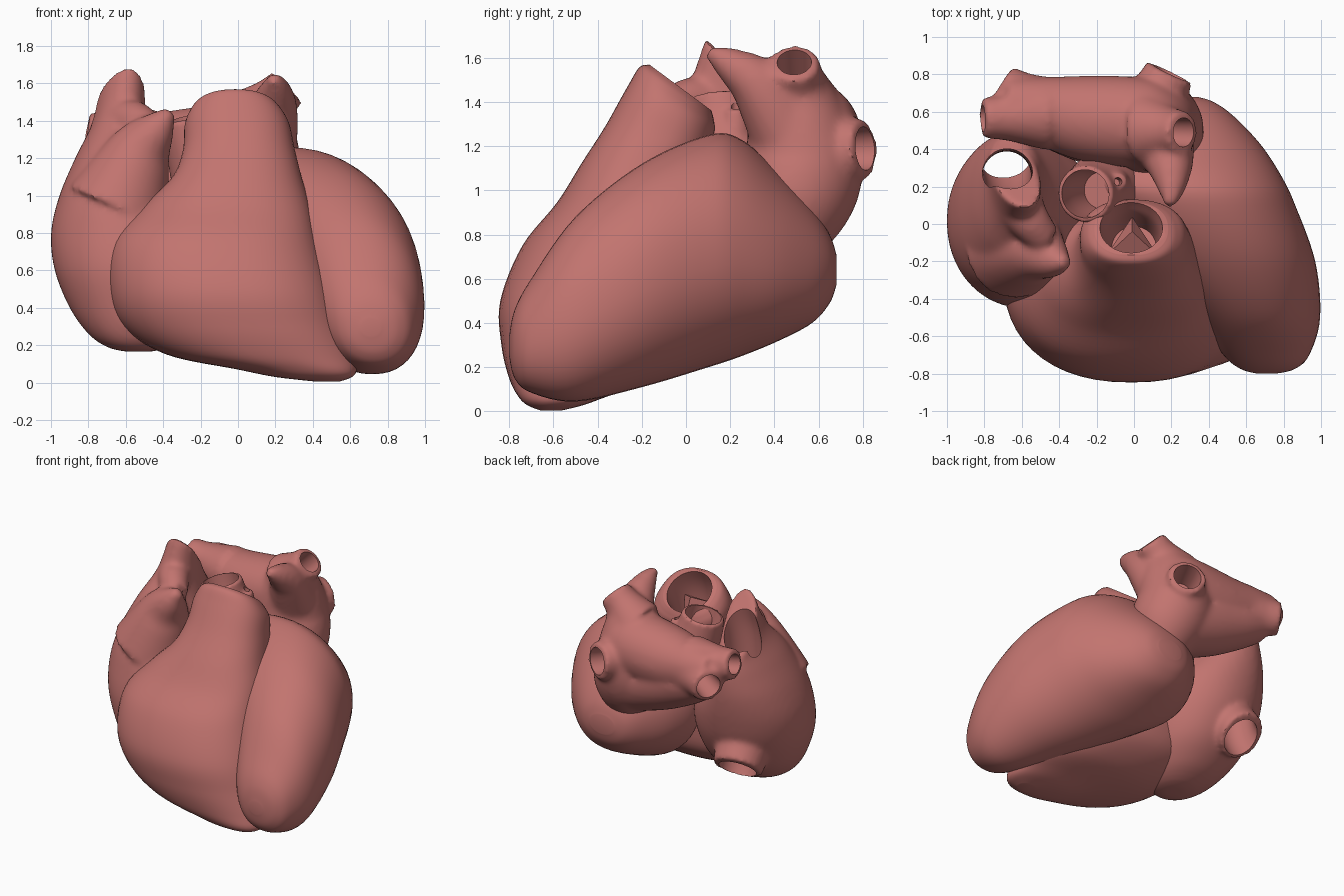
import bpy, bmesh, math
from mathutils import Vector

SEG = 48
flesh = bpy.data.materials.new("flesh")
flesh.diffuse_color = (0.54, 0.175, 0.16, 1)


def spline(rows, n=6):
    """Catmull-Rom interpolation of tuples."""
    P = [rows[0]] + list(rows) + [rows[-1]]
    out = []
    for i in range(1, len(P) - 2):
        for s in range(n):
            t = s / n
            out.append([0.5 * (2*b + (c - a)*t + (2*a - 5*b + 4*c - d)*t*t + (3*b - a - 3*c + d)*t**3)
                        for a, b, c, d in zip(*P[i - 1:i + 3])])
    return out + [list(rows[-1])]


def slices(rows, axis, power=2.3):
    """Superellipse sections: level, a0, a1, b0, b1, shear, tilt."""
    rings = []
    for lv, a0, a1, b0, b1, k, tilt in spline(rows):
        ring = []
        for i in range(SEG):
            w = 2 * math.pi * i / SEG
            c, s = math.cos(w), math.sin(w)
            db = (b1 - b0) / 2 * math.copysign(abs(s) ** (2 / power), s)
            a = (a0 + a1) / 2 + (a1 - a0) / 2 * math.copysign(abs(c) ** (2 / power), c) + k * db
            b, l = (b0 + b1) / 2 + db, lv + tilt * db
            ring.append((a, b, l) if axis == 'Z' else (a, l, b))
        rings.append(ring)
    return rings


def tube(rows):
    """Round tube through points x, y, z, radius."""
    pts = spline(rows)
    rings, q, old = [], None, None
    for i, p in enumerate(pts):
        t = (Vector(pts[min(i + 1, len(pts) - 1)][:3]) - Vector(pts[max(i - 1, 0)][:3])).normalized()
        q = t.to_track_quat('Z', 'Y') if q is None else old.rotation_difference(t) @ q
        old = t
        rings.append([Vector(p[:3]) + q @ Vector((p[3] * math.cos(w), p[3] * math.sin(w), 0))
                      for w in (2 * math.pi * k / SEG for k in range(SEG))])
    return rings


def build(name, skins, voxel=0, holes=(), smooth=8):
    """Skin all ring stacks into one object, blend them, cut openings."""
    bm = bmesh.new()
    for rings in skins:
        vs = [[bm.verts.new(p) for p in r] for r in rings]
        for r, s in zip(vs, vs[1:]):
            for i in range(SEG):
                j = (i + 1) % SEG
                bm.faces.new((r[i], r[j], s[j], s[i]))
        bm.faces.new(vs[0][::-1])
        bm.faces.new(vs[-1])
    bmesh.ops.recalc_face_normals(bm, faces=bm.faces)
    me = bpy.data.meshes.new(name)
    bm.to_mesh(me)
    bm.free()
    ob = bpy.data.objects.new(name, me)
    bpy.context.collection.objects.link(ob)
    me.materials.append(flesh)
    if voxel:
        m = ob.modifiers.new("blend", 'REMESH')
        m.mode, m.voxel_size = 'VOXEL', voxel
        m = ob.modifiers.new("relax", 'SMOOTH')
        m.factor, m.iterations = 0.5, smooth
    cutters = []
    for h in holes:
        c = build(name + "_cutter", [tube(h)])
        c.hide_render = True
        cutters.append(c)
        m = ob.modifiers.new("opening", 'BOOLEAN')
        m.operation, m.solver, m.object = 'DIFFERENCE', 'EXACT', c
    bpy.ops.object.select_all(action='DESELECT')
    bpy.context.view_layer.objects.active = ob
    ob.select_set(True)
    bpy.ops.object.convert(target='MESH')
    bpy.ops.object.shade_smooth_by_angle(angle=math.radians(40))
    for c in cutters:
        bpy.data.objects.remove(c)
    return ob


# left ventricle: egg sliced along y
build("left_ventricle", [slices([
    (-0.80, 0.66, 0.76, 0.25, 0.34, 0, 0),
    (-0.775, 0.57, 0.86, 0.15, 0.46, -.05, 0),
    (-0.70, 0.48, 0.935, 0.085, 0.60, -.1, 0),
    (-0.50, 0.34, 0.99, 0.045, 0.88, -.12, 0),
    (-0.20, 0.06, 0.965, 0.11, 1.12, -.1, 0),
    (0.10, -0.20, 0.86, 0.20, 1.25, -.08, 0),
    (0.25, -0.28, 0.79, 0.25, 1.23, -.08, 0),
    (0.42, -0.20, 0.68, 0.32, 1.08, -.08, 0),
    (0.57, -0.05, 0.54, 0.40, 0.92, -.05, 0),
    (0.65, 0.05, 0.43, 0.49, 0.80, 0, 0),
    (0.68, 0.14, 0.34, 0.57, 0.71, 0, 0)], 'Y', 2.15)])

# right ventricle with outflow tract, sliced along z
build("right_ventricle", [slices([
    (0.005, 0.42, 0.54, -.66, -.56, 0, 0),
    (0.03, 0.20, 0.61, -.72, -.46, 0, 0),
    (0.07, 0.00, 0.635, -.76, -.35, -.05, 0),
    (0.15, -0.38, 0.635, -.80, -.12, -.1, 0),
    (0.30, -0.61, 0.58, -.835, 0.06, -.12, 0),
    (0.50, -0.69, 0.51, -.84, 0.10, -.12, 0),
    (0.75, -0.67, 0.43, -.74, 0.10, -.1, 0),
    (0.95, -0.50, 0.385, -.58, 0.05, -.05, 0),
    (1.10, -0.35, 0.34, -.47, 0.06, 0, -.1),
    (1.24, -0.295, 0.305, -.36, 0.11, 0, -.25),
    (1.37, -0.285, 0.275, -.265, 0.13, 0, -.5),
    (1.44, -0.25, 0.225, -.21, 0.125, 0, -.7),
    (1.465, -0.21, 0.18, -.165, 0.115, 0, -.74)], 'Z')],
    holes=[[(-.015, 0.14, 1.70, .18), (-.015, 0.0, 1.49, .17), (-.01, -.08, 1.35, .15), (0, -.13, 1.15, .12)]])

# pulmonary valve: three-sided tent inside the outflow tract
bpy.ops.mesh.primitive_cone_add(vertices=3, radius1=.16, depth=.12, location=(-.01, -.07, 1.36),
                                rotation=(-.52, 0, 0))
bpy.context.object.name = "pulmonary_valve"
bpy.context.object.data.materials.append(flesh)

# right atrium: body, auricle and lower vein
build("right_atrium", [
    slices([
        (0.165, -0.60, -0.46, -.28, -.12, 0, 0),
        (0.19, -0.70, -0.38, -.36, -.02, 0, 0),
        (0.26, -0.80, -0.30, -.41, 0.12, 0, 0),
        (0.40, -0.90, -0.22, -.44, 0.28, 0, 0),
        (0.60, -0.98, -0.18, -.45, 0.40, 0, 0),
        (0.80, -1.00, -0.20, -.41, 0.46, 0, 0),
        (1.00, -0.955, -0.32, -.34, 0.49, 0, 0),
        (1.20, -0.87, -0.44, -.18, 0.49, 0, -.1),
        (1.36, -0.79, -0.49, 0.0, 0.47, -.1, -.4),
        (1.49, -0.765, -0.51, 0.09, 0.44, -.3, -1.15)], 'Z', 2.1),
    tube([(-.36, -.21, 1.45, .03), (-.43, -.19, 1.36, .10), (-.53, -.14, 1.22, .18), (-.64, -.12, 0.95, .28)]),
    tube([(-.48, -.08, 1.36, .09), (-.56, .02, 1.40, .11), (-.62, .12, 1.38, .13)]),
    tube([(-.65, 0.15, 0.70, .2), (-.67, 0.27, 0.53, .19), (-.69, 0.36, 0.43, .175)])],
    voxel=0.018,
    holes=[[(-.70, 0.46, 0.26, .15), (-.68, 0.31, 0.50, .13), (-.68, 0.26, 0.8, .13),
            (-.68, 0.27, 1.3, .13), (-.66, 0.31, 1.55, .125), (-.64, 0.44, 1.85, .15)]])

# left atrium: each vein is (start, end, rim radius, bore)
veins = [((0.08, .5, 1.40), (0.265, .49, 1.58), .115, .075),
         ((0.06, .54, 1.17), (0.19, .81, 1.19), .135, .095),
         ((-.48, .58, 1.28), (-.81, .565, 1.34), .11, .07),
         ((-.48, .60, 1.23), (-.71, .74, 1.21), .12, .085)]
parts = [
    tube([(0.15, .44, 0.80, .20), (0.12, .49, 0.95, .26), (0.08, .53, 1.12, .27), (0.10, .50, 1.34, .22), (0.14, .47, 1.5, .15)]),
    tube([(0.18, .52, 1.27, .19), (0.05, .54, 1.26, .24), (-.25, .565, 1.24, .23), (-.5, .61, 1.26, .18), (-.70, .64, 1.28, .14)]),
    tube([(0.12, .50, 0.98, .25), (-.2, .54, 1.07, .23), (-.43, .59, 1.14, .19), (-.6, .63, 1.2, .15)]),
    tube([(0.19, .10, 1.63, .03), (0.2, .2, 1.57, .08), (0.19, .33, 1.47, .13), (0.15, .45, 1.28, .17)])]
bores = []
for start, end, rim, bore in veins:
    a, b = Vector(start), Vector(end)
    d = (b - a).normalized()
    parts.append(tube([tuple(a) + (rim * 1.7,), tuple(a.lerp(b, .6)) + (rim * 1.15,), end + (rim,)]))
    bores.append([tuple(b - d * .22) + (bore * .9,), tuple(b - d * .06) + (bore,), tuple(b + d * .1) + (bore * 1.1,)])
build("left_atrium", parts, voxel=0.018, holes=bores, smooth=14)

# aortic root with coronary stub
build("aortic_root", [
    tube([(-.08, .2, 0.85, .22), (-.16, .19, 1.1, .2), (-.23, .17, 1.3, .165), (-.26, .16, 1.42, .15)]),
    tube([(-.12, .2, 1.15, .12), (-.10, .22, 1.27, .08), (-.085, .225, 1.37, .045)])],
    voxel=0.014, smooth=5,
    holes=[[(-.17, .18, 1.1, .10), (-.23, .17, 1.3, .125), (-.28, .155, 1.5, .13)],
           [(-.10, .22, 1.27, .022), (-.09, .224, 1.34, .022), (-.08, .23, 1.42, .022)]])
